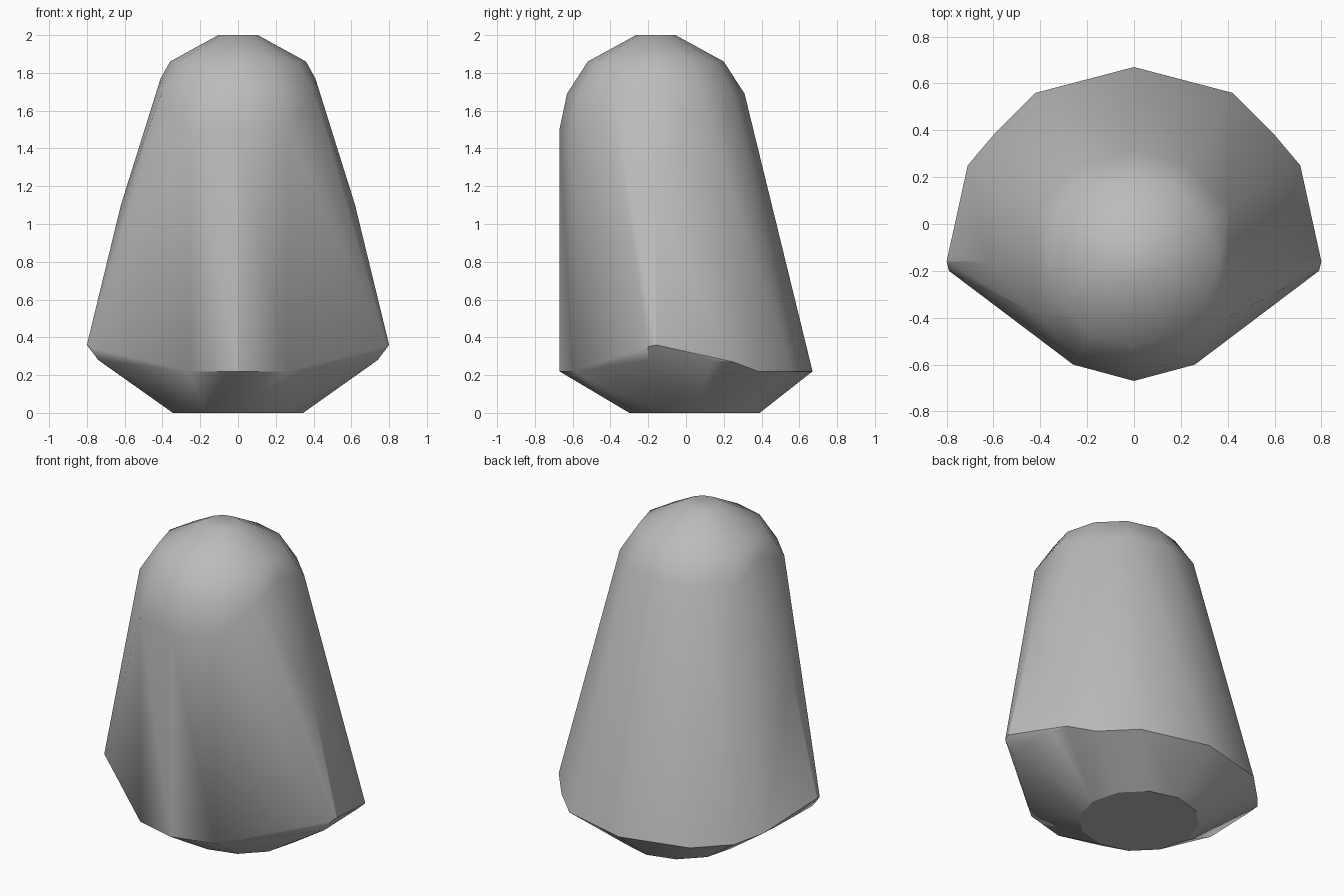
import bpy, bmesh, math

if "Cube" in bpy.data.objects:
    bpy.data.objects.remove(bpy.data.objects["Cube"], do_unlink=True)


def make_material(name, colour):
    mat = bpy.data.materials.new(name)
    mat.use_nodes = True
    mat.diffuse_color = colour
    mat.node_tree.nodes["Principled BSDF"].inputs["Base Color"].default_value = colour
    return mat


def ring(y, z, radius, skip=()):
    """Twelve points around a vertical axis, first one on +x."""
    return [(radius * math.cos(i * math.pi / 6), y + radius * math.sin(i * math.pi / 6), z)
            for i in range(12) if i not in skip]


def mirrored(points):
    return [(s * x, y, z) for x, y, z in points for s in (-1, 1)]


# Domed top and flat underside
points = ring(-0.16, 2.0, 0.105) + ring(-0.16, 1.86, 0.36)
points += ring(-0.16, 1.69, 0.47, skip=(0, 6))
points += ring(0.045, 0.0, 0.345)
# Upright front panel
points += [(0, -0.67, 1.5), (0, -0.67, 0.22)]
points += mirrored([(0.26, -0.6, 1.5), (0.26, -0.6, 0.22)])
# Flanks and side corners
points += mirrored([(0.41, -0.16, 1.77), (0.62, -0.16, 1.1), (0.8, -0.16, 0.36),
                    (0.79, -0.2, 0.35), (0.74, -0.2, 0.28)])
# Curved back rim
points += [(0, 0.67, 0.22)]
points += mirrored([(0.73, 0.14, 0.28), (0.71, 0.25, 0.27),
                    (0.6, 0.38, 0.22), (0.42, 0.56, 0.22)])

# Wrap the outline points in a single convex shell
bm = bmesh.new()
for p in points:
    bm.verts.new(p)
hull = bmesh.ops.convex_hull(bm, input=bm.verts[:])
loose = [v for v in bm.verts if not v.link_faces]
bmesh.ops.delete(bm, geom=loose, context="VERTS")
bmesh.ops.dissolve_limit(bm, angle_limit=math.radians(0.5),
                         verts=bm.verts[:], edges=bm.edges[:])
bmesh.ops.recalc_face_normals(bm, faces=bm.faces[:])
mesh = bpy.data.meshes.new("domed_body")
bm.to_mesh(mesh)
bm.free()

body = bpy.data.objects.new("domed_body", mesh)
bpy.context.collection.objects.link(body)
mesh.materials.append(make_material("plain_grey", (0.5, 0.5, 0.5, 1)))

# Soft shading with a crisp lower rim
bpy.context.view_layer.objects.active = body
body.select_set(True)
bpy.ops.object.shade_smooth_by_angle(angle=math.radians(30))
